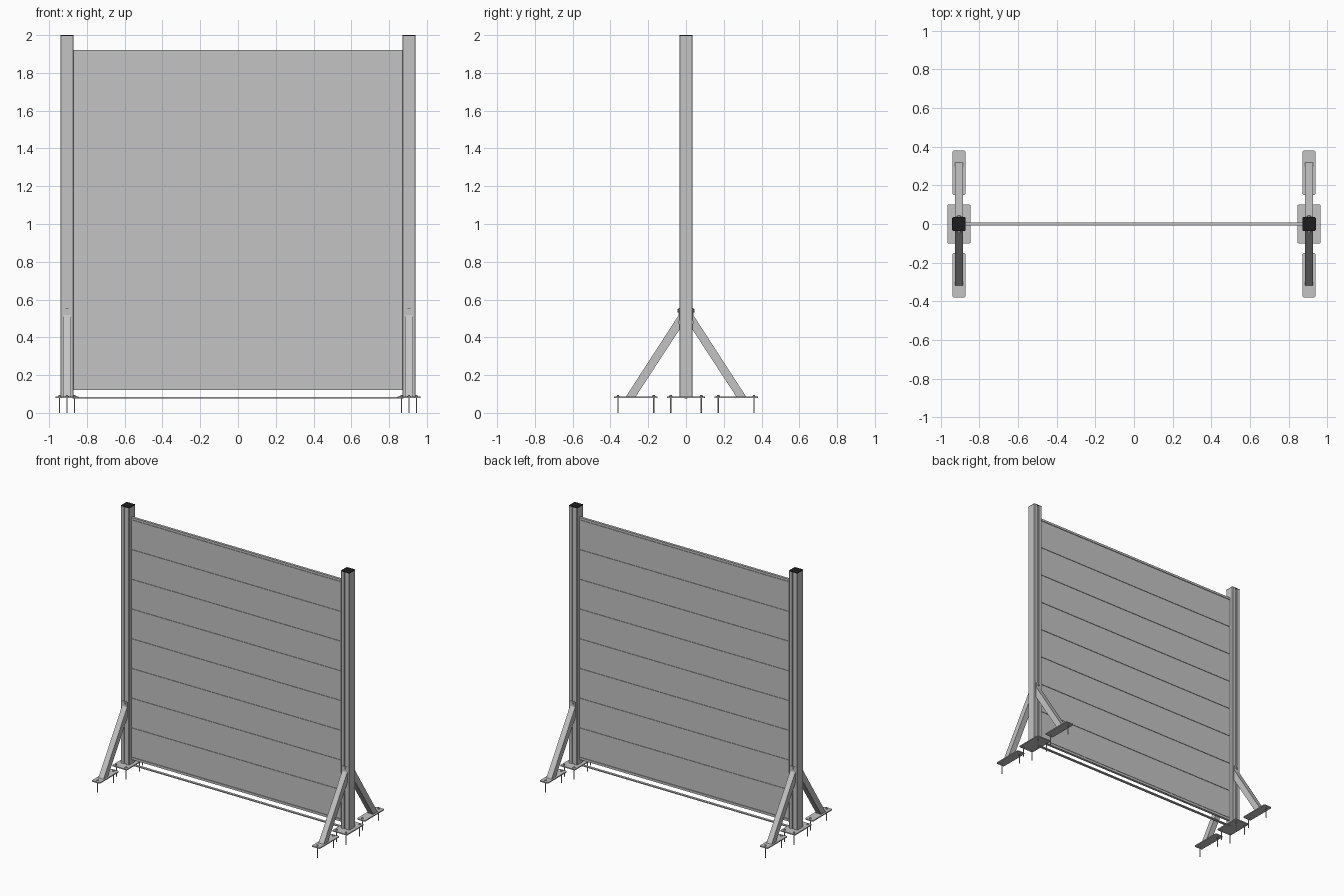
import bpy, bmesh
from mathutils import Vector

cube = bpy.data.objects.get("Cube")
if cube:
    bpy.data.objects.remove(cube, do_unlink=True)


def material(name, rgb):
    m = bpy.data.materials.new(name)
    m.use_nodes = True
    m.diffuse_color = (*rgb, 1)
    m.node_tree.nodes["Principled BSDF"].inputs["Base Color"].default_value = (*rgb, 1)
    return m


GREY = material("light grey metal", (0.55, 0.55, 0.55))
BLACK = material("black plastic", (0.012, 0.012, 0.012))


def finish(bm, name, mat):
    bmesh.ops.recalc_face_normals(bm, faces=bm.faces)
    mesh = bpy.data.meshes.new(name)
    bm.to_mesh(mesh)
    bm.free()
    mesh.materials.append(mat)
    ob = bpy.data.objects.new(name, mesh)
    bpy.context.collection.objects.link(ob)
    return ob


def prism(name, points, depth, mat=GREY):
    """Extrude a closed 3D outline along the depth vector."""
    bm = bmesh.new()
    face = bm.faces.new([bm.verts.new(p) for p in points])
    new = bmesh.ops.extrude_face_region(bm, geom=[face])["geom"]
    bmesh.ops.translate(bm, vec=Vector(depth),
                        verts=[v for v in new if isinstance(v, bmesh.types.BMVert)])
    return finish(bm, name, mat)


def box(name, lo, hi, mat=GREY, corner=0):
    """Box between two corners, with optional rounded vertical edges."""
    lo, hi = Vector(lo), Vector(hi)
    bm = bmesh.new()
    bmesh.ops.create_cube(bm, size=1)
    for v in bm.verts:
        v.co = (lo + hi) / 2 + v.co * (hi - lo)
    if corner:
        upright = [e for e in bm.edges if abs(e.verts[0].co.z - e.verts[1].co.z) > 1e-5]
        bmesh.ops.bevel(bm, geom=upright, offset=corner, segments=3,
                        profile=0.5, affect='EDGES')
    return finish(bm, name, mat)


def cylinder(name, centre, radius, length, axis='Z', sides=12):
    bm = bmesh.new()
    bmesh.ops.create_cone(bm, cap_ends=True, segments=sides,
                          radius1=radius, radius2=radius, depth=length)
    for v in bm.verts:
        if axis == 'Y':
            v.co = Vector((v.co.x, v.co.z, v.co.y))
        v.co += Vector(centre)
    return finish(bm, name, GREY)


PLATE_LOW, PLATE_TOP = 0.08, 0.088
HALF = 0.035


def anchor(name, x, y):
    """Ground bolt with a hexagonal head and washer."""
    cylinder(name + "_shaft", (x, y, 0.044), 0.0035, 0.088, sides=10)
    cylinder(name + "_washer", (x, y, PLATE_TOP + 0.001), 0.009, 0.002)
    cylinder(name + "_head", (x, y, PLATE_TOP + 0.004), 0.0065, 0.006, sides=6)


for side, sx in (("left", 1), ("right", -1)):
    px = 0.905 * sx

    # Post with a narrow slot in its front and back faces
    s, d, c = 0.007, 0.007, 0.004
    quarter = [(HALF, 0), (HALF, HALF - c), (HALF - c, HALF), (s, HALF), (s, HALF - d)]
    back = quarter + [(-x, y) for x, y in reversed(quarter)]
    outline = back + [(x, -y) for x, y in reversed(back[1:-1])]
    prism(side + "_post", [(px + x, y, PLATE_TOP) for x, y in outline],
          (0, 0, 1.996 - PLATE_TOP))
    box(side + "_post_cap", (px - HALF, -HALF, 1.996), (px + HALF, HALF, 2.0), BLACK, c)

    # Base plate and its four anchors
    box(side + "_base_plate", (px - 0.06, -0.1, PLATE_LOW), (px + 0.06, 0.1, PLATE_TOP),
        corner=0.006)
    for i, (ax, ay) in enumerate(((1, 1), (1, -1), (-1, 1), (-1, -1))):
        anchor(f"{side}_base_anchor_{i + 1}", px + 0.04 * ax, 0.08 * ay)

    # Sloping braces, front and back
    for end, sy in (("front", -1), ("back", 1)):
        name = f"{side}_{end}"
        profile = [(0.035, 0.44), (0.265, PLATE_TOP), (0.317, PLATE_TOP), (0.037, 0.52)]
        prism(name + "_brace", [(px - 0.021, sy * y, z) for y, z in profile], (0.042, 0, 0))
        tab = sorted((sy * 0.034, sy * 0.039))
        box(name + "_brace_tab", (px - 0.021, tab[0], 0.49), (px + 0.021, tab[1], 0.555))
        cylinder(name + "_brace_bolt", (px, sy * 0.042, 0.54), 0.009, 0.008, 'Y', 6)
        foot = sorted((sy * 0.15, sy * 0.38))
        box(name + "_foot_plate", (px - 0.033, foot[0], PLATE_LOW),
            (px + 0.033, foot[1], PLATE_TOP), corner=0.008)
        for place, y in (("inner", 0.17), ("outer", 0.36)):
            anchor(f"{name}_{place}_anchor", px, sy * y)

# Infill boards, separated by narrow recessed joints
SPAN, BOARDS, GAP = 0.875, 8, 0.003
bottom, top = 0.137, 1.904
step = (top - bottom) / BOARDS
for i in range(BOARDS):
    z = bottom + i * step
    box(f"board_{i + 1}", (-SPAN, -0.008, z + GAP), (SPAN, 0.008, z + step - GAP))
box("board_tongue", (-SPAN, -0.004, bottom - 0.005), (SPAN, 0.004, top + 0.005))

# Edge rails above and below the boards
box("top_rail", (-SPAN, -0.009, top), (SPAN, 0.009, 1.92))
box("bottom_rail", (-SPAN, -0.009, 0.12), (SPAN, 0.009, bottom))

# Low tie bar between the base plates
box("tie_bar", (-SPAN, -0.009, 0.076), (SPAN, 0.009, 0.083))
